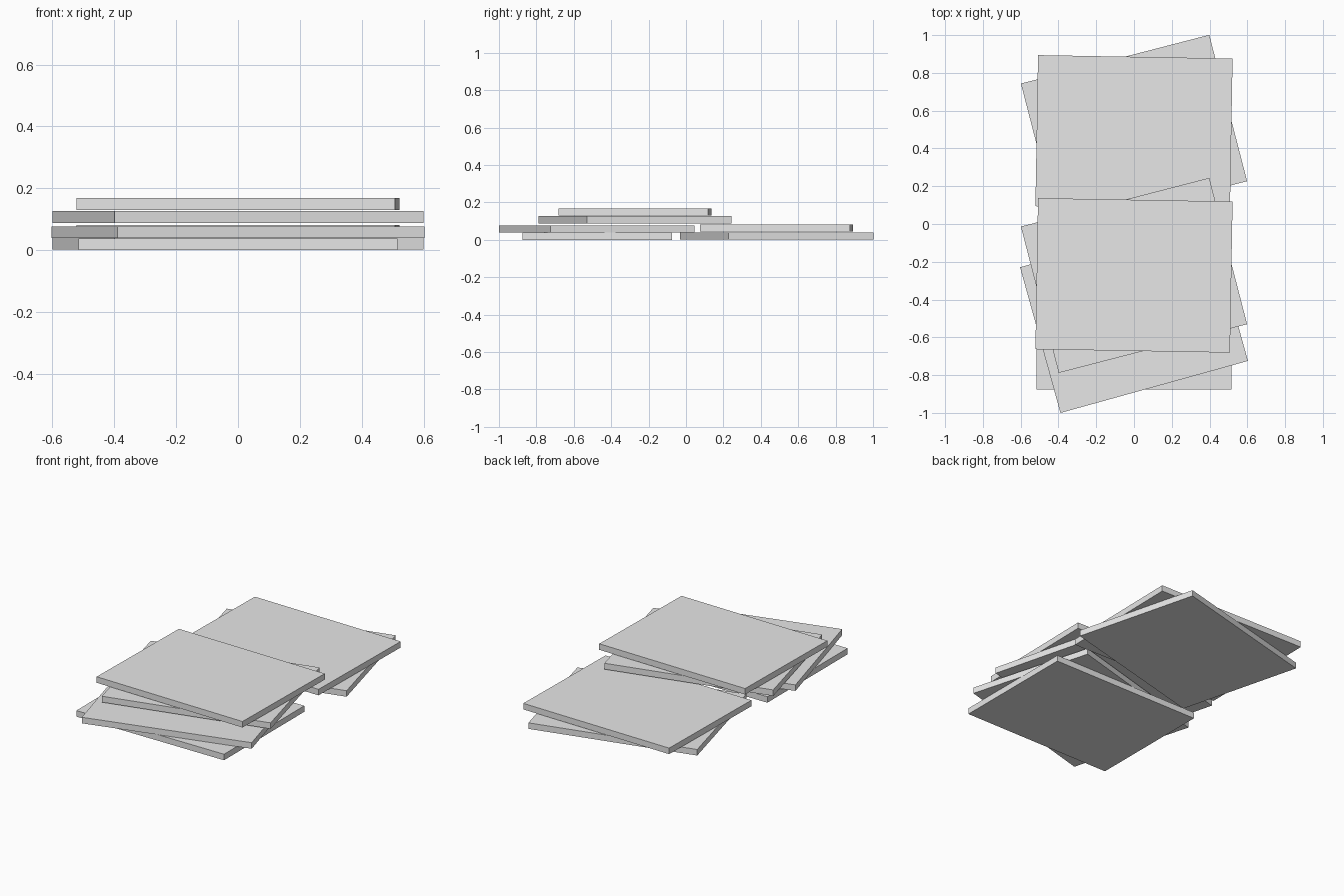
import bpy
import math

if "Cube" in bpy.data.objects:
    bpy.data.objects.remove(bpy.data.objects["Cube"])

# One flat light grey for every slab
grey = bpy.data.materials.new("light grey")
grey.diffuse_color = (0.8, 0.8, 0.8, 1.0)
grey.use_nodes = True
grey.node_tree.nodes["Principled BSDF"].inputs["Base Color"].default_value = grey.diffuse_color

WIDTH, DEPTH, THICK = 1.03, 0.80, 0.038


def slab(name, y, z, angle):
    """Flat rectangular slab with its underside at z, turned about the vertical."""
    bpy.ops.mesh.primitive_cube_add(size=1, location=(0, y, z + THICK / 2),
                                    rotation=(0, 0, math.radians(angle)))
    ob = bpy.context.object
    ob.name = name
    ob.scale = (WIDTH, DEPTH, THICK)
    bpy.ops.object.transform_apply(location=False, rotation=False, scale=True)
    ob.data.materials.append(grey)


# Front pile: a straight slab with a turned one on it
slab("front_bottom_slab", -0.475, 0.0, 0)
slab("front_second_slab", -0.477, 0.039, 15.5)

# Back pile and upper pile: the same turned-then-nearly-straight pair
for pile, y, z in (("back", 0.485, 0.002), ("upper", -0.272, 0.0885)):
    slab(pile + "_lower_slab", y, z, 14.5)
    slab(pile + "_top_slab", y, z + 0.042, -1)
